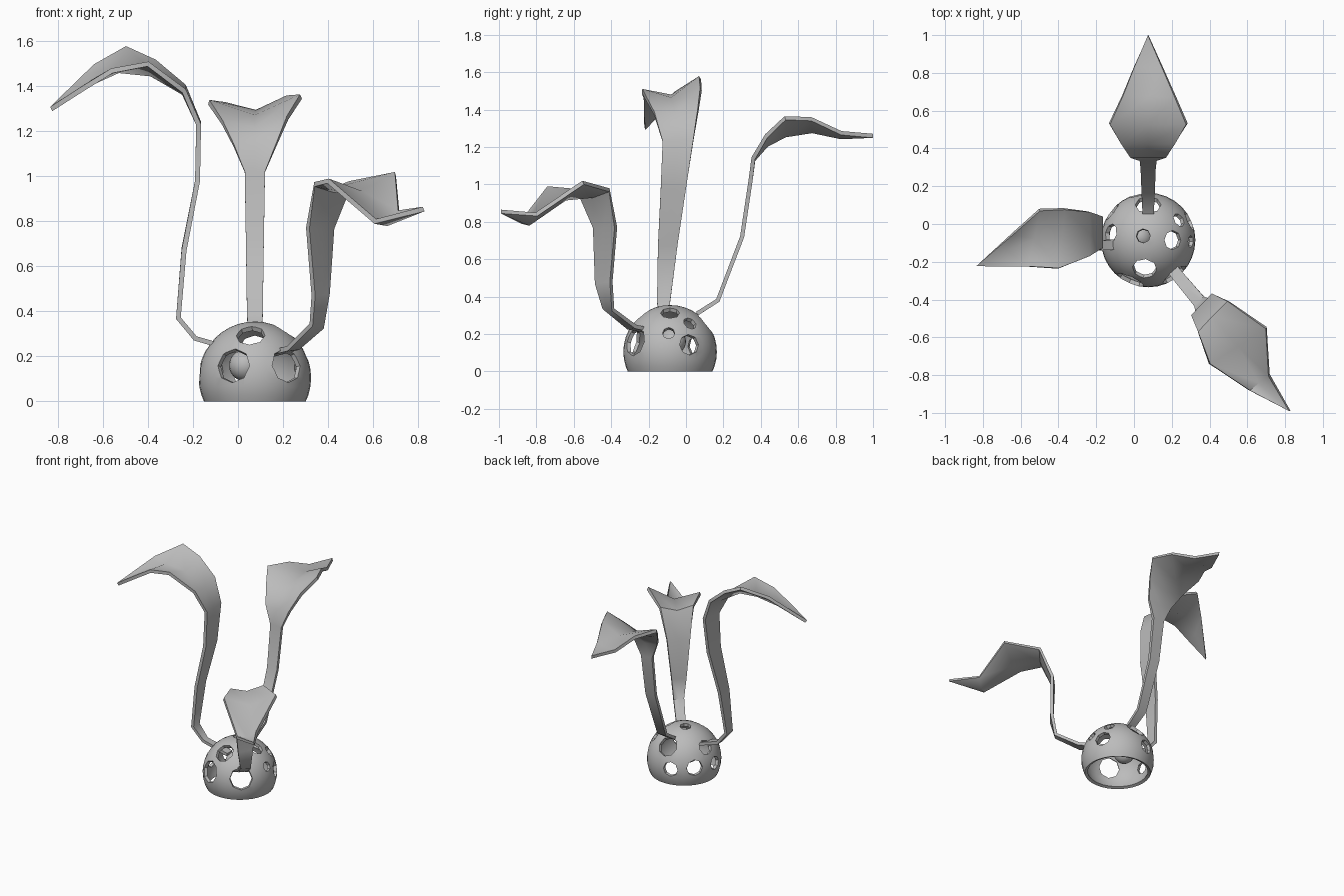
import bpy, bmesh, math
from mathutils import Vector

if "Cube" in bpy.data.objects:
    bpy.data.objects.remove(bpy.data.objects["Cube"], do_unlink=True)

grey = bpy.data.materials.new("plain_grey")
grey.use_nodes = True
colour = (0.5, 0.5, 0.5, 1)
grey.diffuse_color = colour
grey.node_tree.nodes["Principled BSDF"].inputs["Base Color"].default_value = colour


def make_object(name, bm):
    bmesh.ops.recalc_face_normals(bm, faces=bm.faces)
    mesh = bpy.data.meshes.new(name)
    bm.to_mesh(mesh)
    bm.free()
    mesh.materials.append(grey)
    obj = bpy.data.objects.new(name, mesh)
    bpy.context.collection.objects.link(obj)
    return obj


def activate(obj):
    bpy.ops.object.select_all(action='DESELECT')
    obj.select_set(True)
    bpy.context.view_layer.objects.active = obj


def apply_modifiers(obj):
    activate(obj)
    for mod in list(obj.modifiers):
        bpy.ops.object.modifier_apply(modifier=mod.name)


def smooth(obj, degrees):
    activate(obj)
    bpy.ops.object.shade_smooth_by_angle(angle=math.radians(degrees))


def direction(azimuth, elevation):
    a, e = math.radians(azimuth), math.radians(elevation)
    return Vector((math.cos(a) * math.cos(e), math.sin(a) * math.cos(e), math.sin(e)))


def leaf(name, rows, tip):
    """Folded strip: each row gives both edge points and the depth of the fold."""
    bm = bmesh.new()
    strips = []
    for left, right, sag in rows:
        left, right = Vector(left), Vector(right)
        middle = (left + right) / 2 - Vector((0, 0, sag))
        strips.append([bm.verts.new(p) for p in (left, middle, right)])
    for a, b in zip(strips, strips[1:]):
        for i in range(2):
            bm.faces.new((a[i], a[i + 1], b[i + 1], b[i]))
    end = bm.verts.new(tip)
    for i in range(2):
        bm.faces.new((strips[-1][i], strips[-1][i + 1], end))
    obj = make_object(name, bm)
    solid = obj.modifiers.new("thickness", 'SOLIDIFY')
    solid.thickness = 0.022
    solid.offset = 0
    apply_modifiers(obj)
    smooth(obj, 50)


# Open dome shell
centre = Vector((0.075, -0.085, 0.105))
radius = 0.25
bm = bmesh.new()
bmesh.ops.create_uvsphere(bm, u_segments=32, v_segments=20, radius=radius)
bmesh.ops.translate(bm, verts=bm.verts, vec=centre)
bmesh.ops.bisect_plane(bm, geom=bm.verts[:] + bm.edges[:] + bm.faces[:],
                       plane_co=(0, 0, 0.0), plane_no=(0, 0, 1), clear_inner=True)
dome = make_object("dome", bm)
shell = dome.modifiers.new("shell", 'SOLIDIFY')
shell.thickness = 0.022
shell.offset = -1

# Holes: azimuth, elevation, radius
holes = [(-114, 13, 0.085), (-53, 13, 0.085), (-97, 51, 0.07), (90, 39, 0.075),
         (0, 58, 0.055), (33, 38, 0.04), (-2, 24, 0.035), (25, 9, 0.06),
         (170, 35, 0.055), (140, 82, 0.04), (103, 4, 0.055), (142, 7, 0.06),
         (182, 5, 0.05)]
bm = bmesh.new()
for azimuth, elevation, size in holes:
    d = direction(azimuth, elevation)
    made = bmesh.ops.create_cone(bm, cap_ends=True, segments=8, radius1=size * 0.7,
                                 radius2=size * 1.2, depth=0.16)["verts"]
    bmesh.ops.transform(bm, verts=made, matrix=d.to_track_quat('Z', 'Y').to_matrix().to_4x4())
    bmesh.ops.translate(bm, verts=made, vec=centre + d * radius)
cutter = make_object("hole_cutter", bm)
cutter.hide_render = True
cut = dome.modifiers.new("holes", 'BOOLEAN')
cut.object = cutter
cut.solver = 'EXACT'
cut.use_self = True
apply_modifiers(dome)
bpy.data.objects.remove(cutter, do_unlink=True)
smooth(dome, 40)

# Small ball inside the dome
bm = bmesh.new()
bmesh.ops.create_uvsphere(bm, u_segments=20, v_segments=12, radius=0.07)
bmesh.ops.translate(bm, verts=bm.verts, vec=(0.03, -0.07, 0.16))
smooth(make_object("inner_ball", bm), 60)

# Back leaf
leaf("back_leaf", [
    ((0.045, 0.06, 0.31), (0.105, 0.06, 0.31), 0),
    ((0.04, 0.17, 0.38), (0.11, 0.17, 0.38), 0),
    ((0.035, 0.3, 0.72), (0.115, 0.3, 0.72), 0),
    ((0.03, 0.345, 1.02), (0.12, 0.345, 1.02), 0),
    ((-0.02, 0.36, 1.14), (0.17, 0.36, 1.14), 0.01),
    ((-0.07, 0.43, 1.24), (0.22, 0.43, 1.26), 0.04),
    ((-0.13, 0.53, 1.33), (0.28, 0.53, 1.355), 0.08),
    ((-0.06, 0.68, 1.32), (0.22, 0.67, 1.35), 0.05),
    ((0, 0.83, 1.26), (0.15, 0.83, 1.275), 0.015)], (0.075, 1, 1.26))

# Tall right leaf
leaf("right_leaf", [
    ((0, -0.13, 0.225), (0, -0.07, 0.225), 0),
    ((-0.19, -0.14, 0.28), (-0.19, -0.09, 0.28), 0),
    ((-0.265, -0.155, 0.37), (-0.265, -0.085, 0.37), 0),
    ((-0.24, -0.15, 0.67), (-0.24, -0.045, 0.68), 0),
    ((-0.18, -0.135, 0.98), (-0.18, 0, 0.98), 0),
    ((-0.175, -0.125, 1.23), (-0.175, 0.04, 1.24), 0),
    ((-0.24, -0.17, 1.38), (-0.24, 0.065, 1.4), 0.02),
    ((-0.4, -0.235, 1.5), (-0.37, 0.08, 1.51), 0.05),
    ((-0.56, -0.225, 1.47), (-0.5, 0.075, 1.57), 0.05),
    ((-0.69, -0.225, 1.39), (-0.64, -0.05, 1.49), 0.03)], (-0.83, -0.22, 1.3))

# Low front leaf
leaf("front_left_leaf", [
    ((0.12, -0.18, 0.21), (0.16, -0.14, 0.21), 0),
    ((0.22, -0.31, 0.235), (0.27, -0.27, 0.24), 0),
    ((0.325, -0.44, 0.34), (0.375, -0.39, 0.33), 0),
    ((0.335, -0.48, 0.47), (0.4, -0.4, 0.48), 0),
    ((0.31, -0.49, 0.77), (0.42, -0.375, 0.77), 0),
    ((0.34, -0.575, 0.965), (0.5, -0.41, 0.97), 0.03),
    ((0.4, -0.74, 0.98), (0.7, -0.55, 1.01), 0.07),
    ((0.61, -0.88, 0.8), (0.715, -0.8, 0.84), 0.03)], (0.825, -0.99, 0.855))
